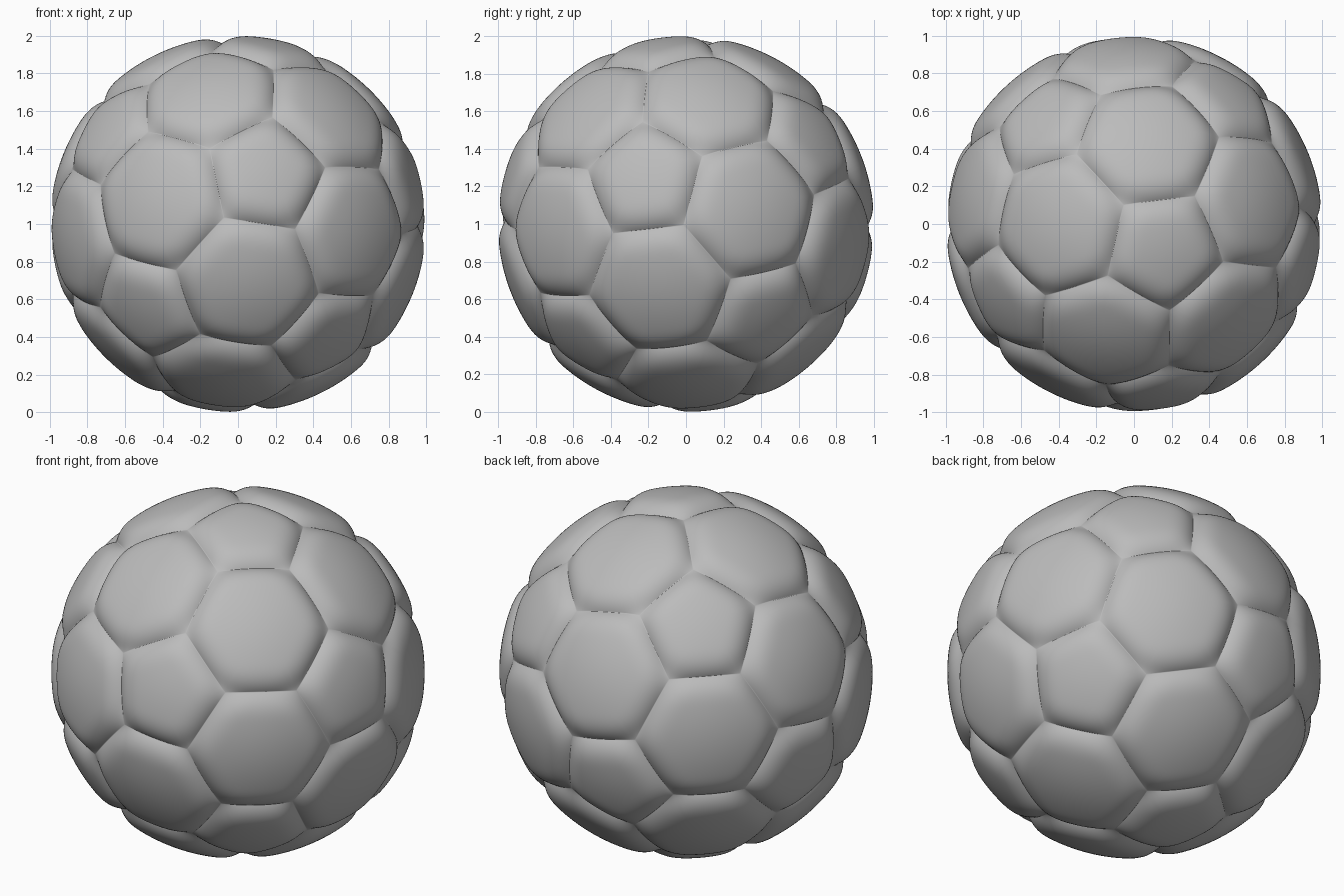
import bpy
import bmesh
from mathutils import Matrix, Vector

SEAM_RADIUS = 0.957   # bottom of the stitched grooves
PUFF = 0.043          # how far the panels swell above the seams
EDGE_WIDTH = 0.17     # width of the rounded panel border
RINGS, STEPS = 22, 14

cube = bpy.data.objects.get("Cube")
if cube:
    bpy.data.objects.remove(cube, do_unlink=True)


def columns(vectors):
    return Matrix([v.normalized() for v in vectors]).transposed()


# Truncated icosahedron: cut the corners off an icosahedron
cage = bmesh.new()
bmesh.ops.create_icosphere(cage, subdivisions=1, radius=1)
cage.faces.ensure_lookup_table()
corner_dirs = columns([v.co for v in cage.faces[0].verts])

# Turn it so three neighbouring pentagons face front, right and top
targets = columns([Vector((0.167, -0.944, 0.283)),
                   Vector((0.936, -0.242, 0.257)),
                   Vector((0.180, -0.152, 0.972))])
turn = targets @ corner_dirs.inverted()
for _ in range(8):    # remove the skew, leaving a pure rotation
    turn = (turn + turn.inverted().transposed()) * 0.5
bmesh.ops.transform(cage, matrix=turn.to_4x4(), verts=cage.verts)
bmesh.ops.bevel(cage, geom=cage.verts[:], offset=100 / 3, offset_type='PERCENT',
                segments=1, affect='VERTICES')


def puffed(point, seam_planes):
    """Push a point onto the ball, sinking it near the seams."""
    p = point.normalized()
    swell = 1.0
    for n in seam_planes:
        t = min(max(p.dot(n) / EDGE_WIDTH, 0), 1)
        swell *= 1 - (1 - t) ** 3
    return p * (SEAM_RADIUS + PUFF * swell) + Vector((0, 0, 1))


def add_panel(bm, corners):
    """One padded panel made of rings, denser towards the seam."""
    count = len(corners)
    centre = sum(corners, Vector()) / count
    pairs = [(corners[i], corners[(i + 1) % count]) for i in range(count)]
    planes = [a.cross(b).normalized() for a, b in pairs]
    outline = [a.lerp(b, k / STEPS) for a, b in pairs for k in range(STEPS)]
    middle = bm.verts.new(puffed(centre, planes))
    previous = None
    for r in range(1, RINGS + 1):
        s = 1 - (1 - r / RINGS) ** 1.5
        ring = [bm.verts.new(puffed(centre.lerp(p, s), planes)) for p in outline]
        for i in range(len(ring)):
            j = (i + 1) % len(ring)
            if previous:
                bm.faces.new((previous[i], ring[i], ring[j], previous[j]))
            else:
                bm.faces.new((middle, ring[i], ring[j]))
        previous = ring


ball = bmesh.new()
for face in cage.faces:
    pts = [v.co.normalized() for v in face.verts]
    if (pts[1] - pts[0]).cross(pts[2] - pts[1]).dot(pts[0]) < 0:
        pts.reverse()
    add_panel(ball, pts)
bmesh.ops.remove_doubles(ball, verts=ball.verts, dist=0.0005)

mesh = bpy.data.meshes.new("football")
ball.to_mesh(mesh)
ball.free()
cage.free()
obj = bpy.data.objects.new("football", mesh)
bpy.context.collection.objects.link(obj)

# Plain grey leather
grey = bpy.data.materials.new("grey leather")
grey.use_nodes = True
colour = (0.5, 0.5, 0.5, 1)
grey.diffuse_color = colour
grey.node_tree.nodes["Principled BSDF"].inputs["Base Color"].default_value = colour
mesh.materials.append(grey)

bpy.ops.object.select_all(action='DESELECT')
obj.select_set(True)
bpy.context.view_layer.objects.active = obj
bpy.ops.object.shade_smooth()
